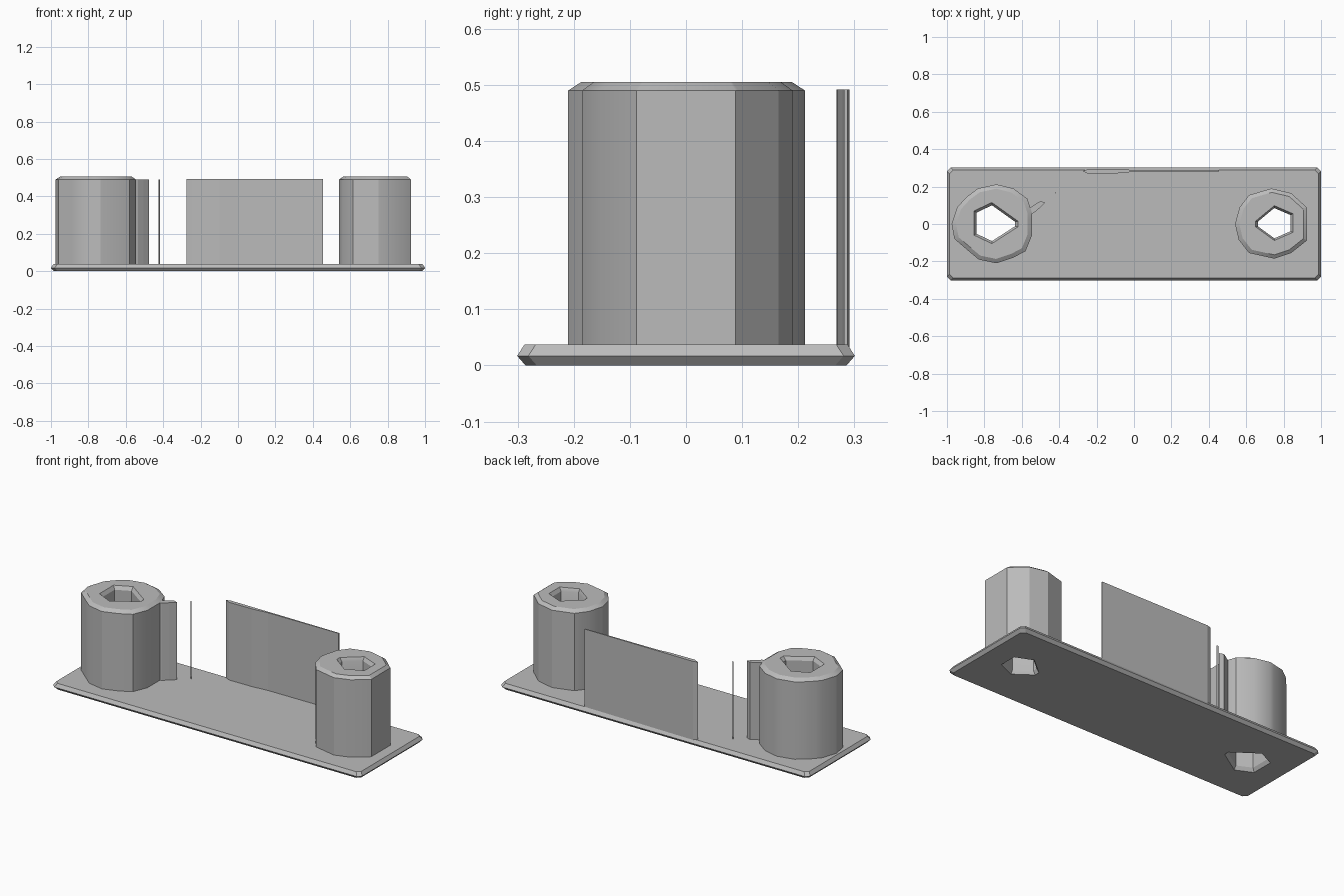
import bpy, bmesh
from math import atan2, cos, sin
from mathutils import Vector

if "Cube" in bpy.data.objects:
    bpy.data.objects.remove(bpy.data.objects["Cube"])

grey = bpy.data.materials.new("plain grey")
grey.use_nodes = True
COLOUR = (0.5, 0.5, 0.5, 1)
grey.diffuse_color = COLOUR
grey.node_tree.nodes["Principled BSDF"].inputs["Base Color"].default_value = COLOUR


def finish(bm, name, smooth=False):
    bmesh.ops.recalc_face_normals(bm, faces=bm.faces[:])
    mesh = bpy.data.meshes.new(name)
    bm.to_mesh(mesh)
    bm.free()
    mesh.materials.append(grey)
    obj = bpy.data.objects.new(name, mesh)
    bpy.context.collection.objects.link(obj)
    if smooth:
        bpy.ops.object.select_all(action='DESELECT')
        obj.select_set(True)
        bpy.context.view_layer.objects.active = obj
        bpy.ops.object.shade_smooth_by_angle(angle=0.5)
    return obj


def add_loop(bm, points, z):
    return [bm.verts.new((x, y, z)) for x, y in points]


def bridge(bm, a, b):
    for i in range(len(a)):
        j = (i + 1) % len(a)
        bm.faces.new((a[i], a[j], b[j], b[i]))


def ray_hit(poly, angle):
    """Point where a ray from the origin meets a closed outline."""
    d = Vector((cos(angle), sin(angle)))
    best = 0
    for i, p in enumerate(poly):
        a, e = Vector(p), Vector(poly[i - 1]) - Vector(p)
        den = d.x * e.y - d.y * e.x
        if abs(den) < 1e-9:
            continue
        t = (a.x * e.y - a.y * e.x) / den
        s = (a.x * d.y - a.y * d.x) / den
        if -1e-5 <= s <= 1 + 1e-5:
            best = max(best, t)
    return d * best


def moved(points, cx, scale=1):
    return [(cx + x * scale, y * scale) for x, y in points]


# Hollow post: chamfered rim outside, chamfered hex bore inside
def make_post(name, cx, outline, bore):
    angles = sorted({round(atan2(y, x), 5) for x, y in outline + bore})
    outer = [ray_hit(outline, a) for a in angles]
    inner = [ray_hit(bore, a) for a in angles]
    bm = bmesh.new()
    rings = [(outer, 1, 0.03), (outer, 1, 0.49), (outer, 0.89, 0.505),
             (inner, 1, 0.505), (inner, 0.87, 0.485),
             (inner, 0.87, 0.02), (inner, 1, 0)]
    loops = [add_loop(bm, moved(p, cx, s), z) for p, s, z in rings]
    for a, b in zip(loops, loops[1:]):
        bridge(bm, a, b)
    return finish(bm, name, True)


def make_prism(name, points, z0, z1):
    bm = bmesh.new()
    low, high = add_loop(bm, points, z0), add_loop(bm, points, z1)
    bridge(bm, low, high)
    bm.faces.new(low)
    bm.faces.new(high)
    return finish(bm, name)


RIGHT_X, LEFT_X = -0.755, 0.75
right_bore = [(-0.1, 0.07), (-0.005, 0.115), (0.135, 0.015),
              (0.135, -0.015), (-0.005, -0.105), (-0.1, -0.06)]
left_bore = [(-0.1, 0.015), (0, 0.098), (0.1, 0.055),
             (0.1, -0.045), (0, -0.088), (-0.1, -0.015)]
right_outline = [(-0.22, 0), (-0.19, 0.09), (-0.14, 0.145), (-0.08, 0.19),
                 (0.02, 0.212), (0.11, 0.19), (0.185, 0.135), (0.21, 0.06),
                 (0.21, -0.06), (0.175, -0.145), (0.11, -0.18), (0.02, -0.21),
                 (-0.075, -0.19), (-0.135, -0.14), (-0.205, -0.08)]
left_outline = [(-0.21, 0), (-0.185, 0.09), (-0.135, 0.155), (-0.015, 0.19),
                (0.09, 0.165), (0.175, 0.088), (0.175, -0.088),
                (0.09, -0.155), (0, -0.185), (-0.135, -0.155), (-0.19, -0.085)]
make_post("right_post", RIGHT_X, right_outline, right_bore)
make_post("left_post", LEFT_X, left_outline, left_bore)


# Base plate: knife-edged slab with clipped corners and two bores
def plate_outline(inset, clip=0.02):
    w, d = 1 - inset, 0.301 - inset
    return [(w, d - clip), (w - clip, d), (clip - w, d), (-w, d - clip),
            (-w, clip - d), (clip - w, -d), (w - clip, -d), (w, clip - d)]


bm = bmesh.new()
rims = [add_loop(bm, plate_outline(i), z)
        for i, z in ((0.015, 0), (0, 0.017), (0.013, 0.037))]
bridge(bm, rims[0], rims[1])
bridge(bm, rims[1], rims[2])
for rim, z in ((rims[0], 0), (rims[2], 0.037)):
    edges = []
    for loop in (rim, add_loop(bm, moved(right_bore, RIGHT_X), z),
                 add_loop(bm, moved(left_bore, LEFT_X), z)):
        for i, v in enumerate(loop):
            edges.append(bm.edges.get((loop[i - 1], v)) or bm.edges.new((loop[i - 1], v)))
    bmesh.ops.triangle_fill(bm, edges=edges, use_beauty=True, normal=(0, 0, 1))
finish(bm, "base_plate")

# Thin upright pieces: rear panel, fin beside the right post, slim pin
make_prism("rear_panel", [(-0.275, 0.283), (-0.245, 0.268), (-0.1, 0.27),
                          (0, 0.279), (0.455, 0.282), (0.455, 0.288),
                          (-0.25, 0.291)], 0.03, 0.492)
make_prism("post_fin", [(-0.56, 0.05), (-0.535, 0.06), (-0.505, 0.085),
                        (-0.475, 0.113), (-0.5, 0.123), (-0.56, 0.085)], 0.03, 0.49)
make_prism("slim_pin", [(-0.424, 0.168), (-0.419, 0.162),
                        (-0.416, 0.164), (-0.42, 0.17)], 0.03, 0.49)
